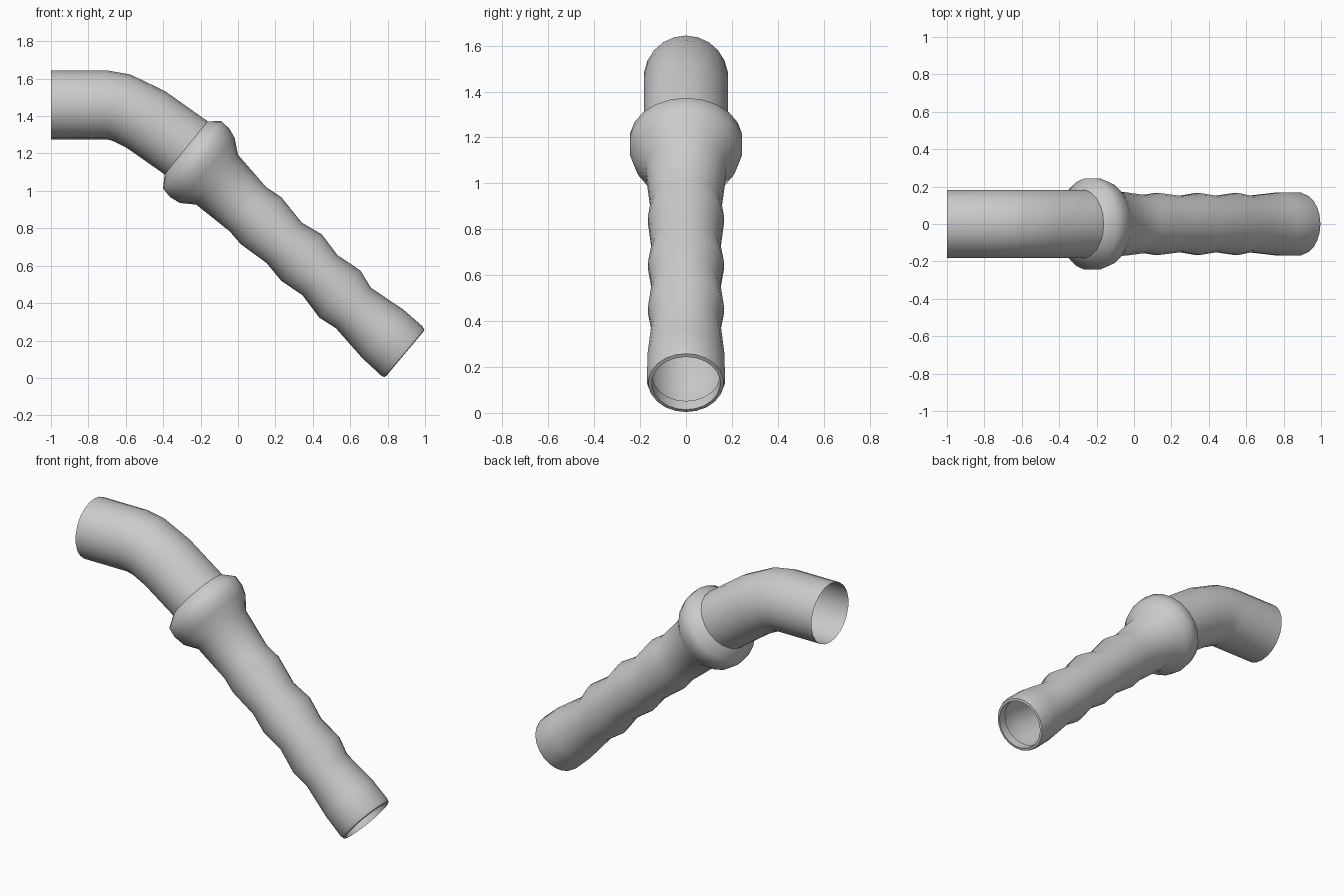
import bpy, bmesh, math

if "Cube" in bpy.data.objects:
    bpy.data.objects.remove(bpy.data.objects["Cube"])

SIDES = 22


def tube(name, rings, sharp=40):
    """Skin circles given as (x, z, downward tilt in degrees, radius, side radius)."""
    bm = bmesh.new()
    loops = []
    for x, z, tilt, r, ry in rings:
        a = math.radians(tilt)
        loop = []
        for i in range(SIDES):
            t = 2 * math.pi * i / SIDES
            u = r * math.cos(t)
            loop.append(bm.verts.new((x + u * math.sin(a), ry * math.sin(t),
                                      z + u * math.cos(a))))
        loops.append(loop)
    for a, b in zip(loops, loops[1:]):
        for i in range(SIDES):
            j = (i + 1) % SIDES
            bm.faces.new((a[i], b[i], b[j], a[j]))
    bmesh.ops.recalc_face_normals(bm, faces=bm.faces)
    # Orient the open shell outward
    bm.normal_update()
    f = bm.faces[0]
    c = f.calc_center_median()
    if f.normal.y * c.y < 0:
        bmesh.ops.reverse_faces(bm, faces=bm.faces)
    me = bpy.data.meshes.new(name)
    bm.to_mesh(me)
    bm.free()
    ob = bpy.data.objects.new(name, me)
    bpy.context.collection.objects.link(ob)
    bpy.ops.object.select_all(action='DESELECT')
    ob.select_set(True)
    bpy.context.view_layer.objects.active = ob
    bpy.ops.object.shade_smooth_by_angle(angle=math.radians(sharp))
    return ob


# Bent upper pipe, open at the end
tube("bent_pipe", [
    (-1.00, 1.46, 0, .184, .184),
    (-0.70, 1.46, 0, .184, .184),
    (-0.62, 1.444, 14, .184, .184),
    (-0.49, 1.380, 33, .183, .184),
    (-0.277, 1.23, 39, .183, .184),
])

# Flared collar running into the finger-grooved hose handle
tube("grip_handle", [
    (-0.277, 1.23, 39, .183, .184),
    (-0.245, 1.193, 41, .238, .246),
    (-0.205, 1.150, 41, .242, .247),
    (-0.165, 1.110, 40, .228, .230),
    (-0.112, 1.060, 40, .174, .178),
    (.053, .902, 40, .153, .156),
    (.123, .841, 41, .166, .167),
    (.246, .723, 41, .143, .151),
    (.340, .643, 41, .165, .167),
    (.438, .550, 41, .142, .151),
    (.545, .448, 41, .167, .167),
    (.617, .374, 41, .143, .152),
    (.775, .235, 40, .170, .170),
    (.874, .146, 40, .172, .171),
    (.890, .131, 40, .166, .164),
    (.892, .129, 40, .150, .150),
    (.850, .165, 40, .148, .148),
], sharp=60)
